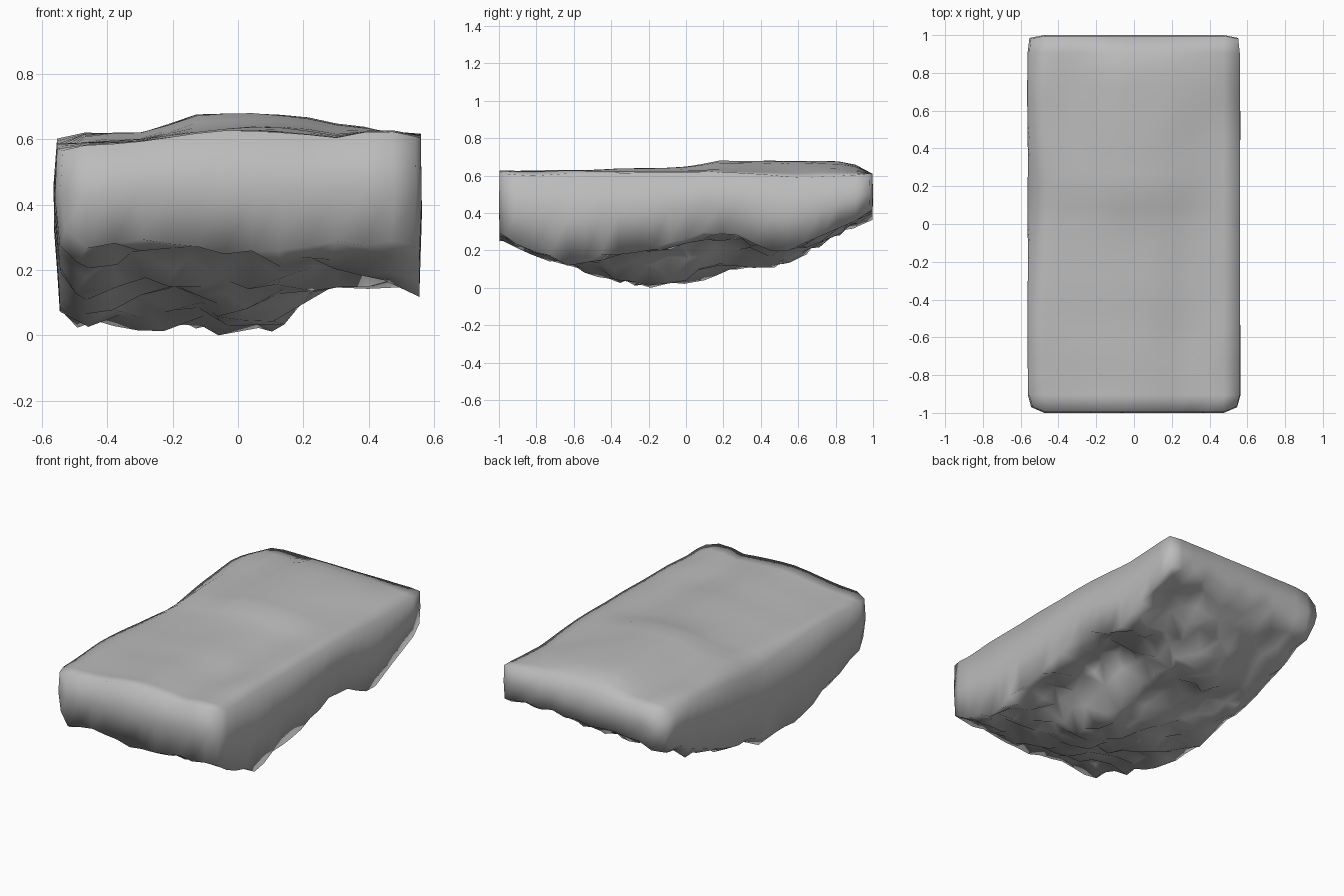
import bpy, bmesh, random
from mathutils import Vector, noise

random.seed(7)
if "Cube" in bpy.data.objects:
    bpy.data.objects.remove(bpy.data.objects["Cube"], do_unlink=True)

stone = bpy.data.materials.new("grey stone")
stone.use_nodes = True
colour = (0.5, 0.5, 0.5, 1)
stone.diffuse_color = colour
bsdf = stone.node_tree.nodes["Principled BSDF"]
bsdf.inputs["Base Color"].default_value = colour
bsdf.inputs["Roughness"].default_value = 0.9


def curve(points, t):
    """Linear interpolation along a short profile."""
    if t <= points[0][0]:
        return points[0][1]
    for (a, za), (b, zb) in zip(points, points[1:]):
        if t <= b:
            return za + (zb - za) * (t - a) / (b - a)
    return points[-1][1]


def smooth(a, b, t):
    t = min(max((t - a) / (b - a), 0), 1)
    return t * t * (3 - 2 * t)


# Underside height along the length: -x edge, keel and +x edge
LEFT_LOW = [(-1, .33), (-.9, .28), (-.8, .24), (-.55, .17), (-.38, .09), (-.2, .08),
            (0, .1), (.23, .14), (.5, .19), (.72, .29), (1, .41)]
KEEL = [(-1, .26), (-.8, .19), (-.6, .12), (-.4, .06), (-.25, .01), (0, .03),
        (.2, .1), (.5, .12), (.75, .24), (1, .41)]
RIGHT_LOW = [(-1, .28), (-.85, .21), (-.6, .115), (-.5, .16), (-.2, .21), (.1, .285),
             (.3, .265), (.5, .19), (.7, .26), (1, .41)]
# Upper surface across the width: front half and back half
TOP_FRONT = [(-.56, .585), (-.35, .59), (0, .63), (.15, .625), (.3, .605),
             (.45, .635), (.56, .6)]
TOP_BACK = [(-.56, .6), (-.47, .627), (-.34, .612), (-.25, .63), (-.15, .675), (0, .68),
            (.2, .668), (.3, .645), (.56, .61)]
# How far the surface has risen from front to back profile along the length
RISE = [(-.5, 0), (.05, .4), (.17, 1)]
# Worn-down upper edges along the length
LEFT_TOP = [(-1, .565), (-.5, .59), (-.2, .565), (.15, .535), (.4, .57), (.7, .605),
            (.85, .59), (1, .55)]
RIGHT_TOP = [(-1, .61), (-.8, .6), (-.4, .615), (.3, .615), (.6, .588), (1, .61)]


def top_z(x, y):
    z = curve(TOP_FRONT, x)
    z += (curve(TOP_BACK, x) - z) * curve(RISE, y)
    z += (.61 - z) * smooth(.86, 1, y)
    z += (curve(LEFT_TOP, y) - z) * smooth(-.44, -.56, x)
    z += (curve(RIGHT_TOP, y) - z) * smooth(.44, .56, x)
    return z + .008 * noise.noise(Vector((x * 4, y * 4, 3)))


def low_z(x, y):
    left, keel, right = (curve(p, y) for p in (LEFT_LOW, KEEL, RIGHT_LOW))
    return curve([(-.56, left), (-.47, left - .06), (-.4, .5 * left + .5 * keel),
                  (-.15, keel), (.13, keel), (.28, .25 * keel + .75 * right + .015),
                  (.56, right)], x)


NX, NY = 13, 22
HX, HY = .56, .996
bm = bmesh.new()
top, low = {}, {}
for i in range(NX + 1):
    for j in range(NY + 1):
        x, y = HX * (2 * i / NX - 1), HY * (2 * j / NY - 1)
        rim = i in (0, NX) or j in (0, NY)
        # Front corners are chipped more than the back ones
        k = 1
        if i in (0, NX) and j in (0, NY):
            k = .97 if j == 0 else .985
        top[i, j] = bm.verts.new((x * k * (.99 if x < 0 else 1), y * k, top_z(x, y)))
        # Broken, chipped underside
        if rim:
            bx, by = x * k * (.975 if x < 0 else .992), y * k
            bz = low_z(x, y) + random.uniform(-.012, .015)
        else:
            bx, by = x + random.uniform(-.026, .026), y + random.uniform(-.026, .026)
            bz = low_z(x, y) + random.uniform(-.022, .045)
        low[i, j] = bm.verts.new((bx, by, max(bz, 0)))

# Faces of the upper surface and the underside
for i in range(NX):
    for j in range(NY):
        ring = [(i, j), (i + 1, j), (i + 1, j + 1), (i, j + 1)]
        bm.faces.new([top[r] for r in ring])
        a, b, c, d = [low[r] for r in reversed(ring)]
        if random.random() < .5:
            bm.faces.new((a, b, c))
            bm.faces.new((a, c, d))
        else:
            bm.faces.new((a, b, d))
            bm.faces.new((b, c, d))

# Cut sides, with one slightly bulging ring half way up
rim = [(i, 0) for i in range(NX)] + [(NX, j) for j in range(NY)]
rim += [(i, NY) for i in range(NX, 0, -1)] + [(0, j) for j in range(NY, 0, -1)]
mid = []
for r in rim:
    p = top[r].co.lerp(low[r].co, .5)
    swell = (1.022 if p.x < 0 else 1.007) + .008 * noise.noise(p * 3)
    mid.append(bm.verts.new((p.x * swell, p.y * 1.004, p.z)))
for n, r in enumerate(rim):
    m = (n + 1) % len(rim)
    s = rim[m]
    bm.faces.new((low[r], low[s], mid[m], mid[n]))
    bm.faces.new((mid[n], mid[m], top[s], top[r]))

bmesh.ops.recalc_face_normals(bm, faces=bm.faces)
for f in bm.faces:
    f.smooth = True
mesh = bpy.data.meshes.new("rock_slab")
bm.to_mesh(mesh)
bm.free()
mesh.materials.append(stone)
slab = bpy.data.objects.new("rock_slab", mesh)
bpy.context.collection.objects.link(slab)
